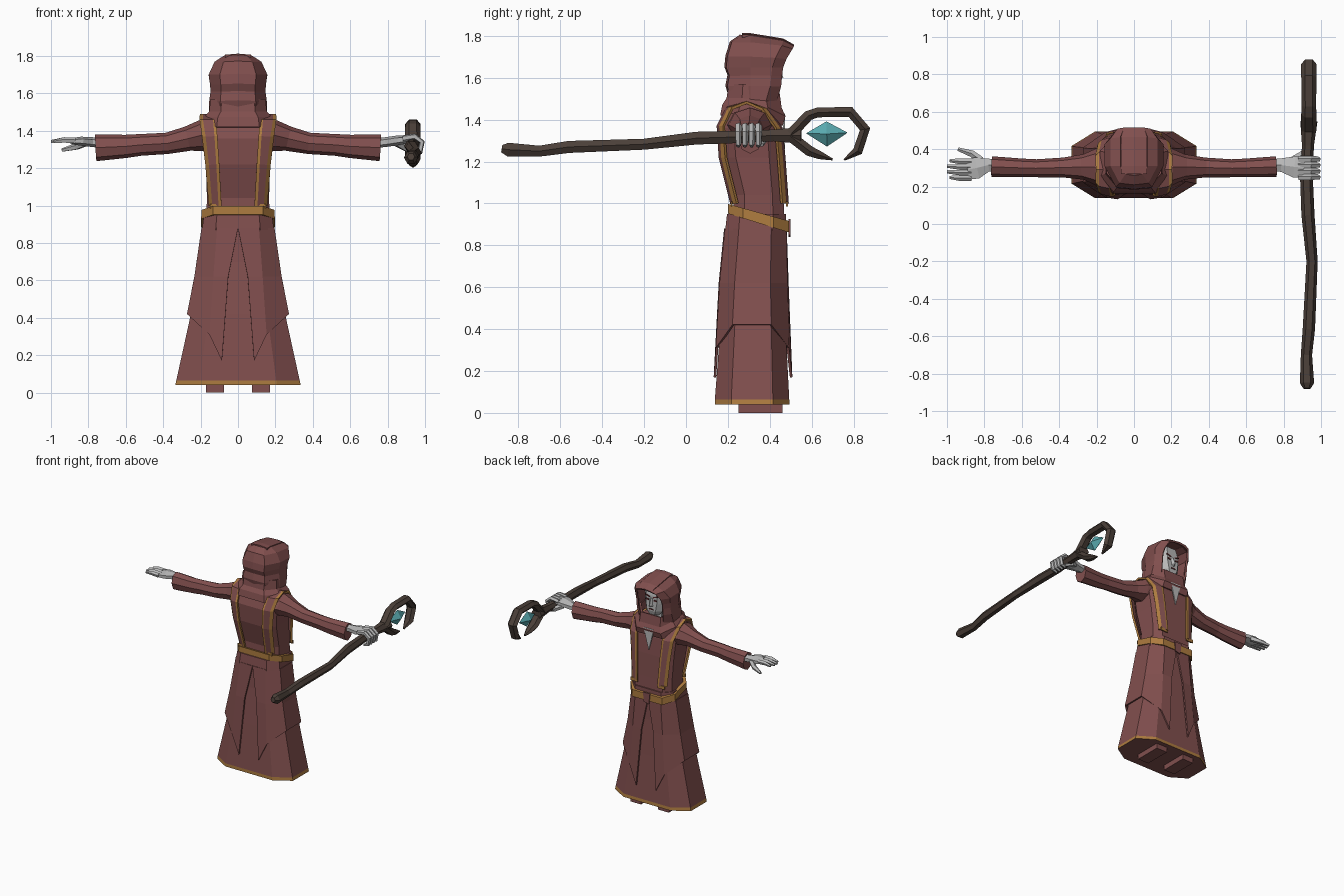
import bpy, bmesh, math
from mathutils import Vector


def material(name, r, g, b):
    m = bpy.data.materials.new(name)
    m.diffuse_color = (r, g, b, 1)
    return m


ROBE = material("robe red", 0.22, 0.078, 0.076)
GOLD = material("gold trim", 0.42, 0.2, 0.05)
WOOD = material("dark wood", 0.07, 0.05, 0.04)
SKIN = material("pale grey", 0.48, 0.48, 0.48)
TEAL = material("teal crystal", 0.1, 0.4, 0.43)
DARK = material("dark red", 0.09, 0.02, 0.02)


def grid(name, rows, mats, closed=True, caps=True, thick=0, rule=None):
    """Skin rows of points; rule(row, column) picks the material slot."""
    bm = bmesh.new()
    vs = [[bm.verts.new(p) for p in row] for row in rows]
    n = len(rows[0])
    for r in range(len(rows) - 1):
        for c in range(n if closed else n - 1):
            d = (c + 1) % n
            f = bm.faces.new((vs[r][c], vs[r][d], vs[r + 1][d], vs[r + 1][c]))
            f.material_index = rule(r, c) if rule else 0
    if closed and caps:
        bm.faces.new(vs[0])
        bm.faces.new(vs[-1])
    bmesh.ops.recalc_face_normals(bm, faces=bm.faces)
    me = bpy.data.meshes.new(name)
    bm.to_mesh(me)
    bm.free()
    for m in mats:
        me.materials.append(m)
    ob = bpy.data.objects.new(name, me)
    bpy.context.collection.objects.link(ob)
    if thick:
        s = ob.modifiers.new("thickness", 'SOLIDIFY')
        s.thickness, s.offset = thick, 0
    return ob


def mirror(ob):
    ob.modifiers.new("mirror", 'MIRROR')
    return ob


def octagon(z, hx, y0, y1, fx=0.62, c=0.22):
    """Chamfered rectangle in plan."""
    d, a = (y1 - y0) * c, hx * fx
    return [(-a, y0, z), (a, y0, z), (hx, y0 + d, z), (hx, y1 - d, z),
            (a, y1, z), (-a, y1, z), (-hx, y1 - d, z), (-hx, y0 + d, z)]


def tube(name, path, radii, mat, ref=(0, 0, 1), sides=6):
    """Sweep an elliptical section along a path."""
    pts = [Vector(p) for p in path]
    rows = []
    for i, p in enumerate(pts):
        t = (pts[min(i + 1, len(pts) - 1)] - pts[max(i - 1, 0)]).normalized()
        u = Vector(ref)
        u = (u - t * u.dot(t)).normalized()
        v = t.cross(u)
        ru, rv = radii[i] if isinstance(radii[i], tuple) else (radii[i], radii[i])
        rows.append([p + u * ru * math.cos(k * math.tau / sides)
                     + v * rv * math.sin(k * math.tau / sides) for k in range(sides)])
    return grid(name, rows, [mat])


def plate(name, xz, y, mat, thick=0.006):
    """Flat outline in x, z facing forward."""
    return grid(name, [[(x, y, z) for x, z in xz], [(x, y + thick, z) for x, z in xz]], [mat])


# Under skirt with gold hem
grid("skirt", [octagon(*r) for r in (
    (0.04, 0.335, 0.138, 0.495), (0.065, 0.33, 0.138, 0.493), (0.42, 0.252, 0.165, 0.475),
    (0.7, 0.205, 0.19, 0.465), (0.94, 0.172, 0.2, 0.465))],
    [ROBE, GOLD], rule=lambda r, c: 1 if r == 0 else 0)

# Split overskirt: one wrapped panel per side
top = [(0, .188), (.11, .192), (.19, .255), (.19, .405), (.11, .475), (0, .475)]
mid = [(.052, .162), (.13, .166), (.228, .235), (.228, .4), (.13, .479), (.052, .484)]
low = [(.086, .138, .17), (.152, .148, .31), (.268, .225, .42),
       (.268, .405, .42), (.152, .486, .31), (.086, .502, .17)]
mirror(grid("overskirt", [[(x, y, .88) for x, y in top], [(x, y, .62) for x, y in mid], low],
            [ROBE], closed=False, thick=0.012))
grid("hip_wrap", [octagon(.87, .193, .187, .478), octagon(.95, .182, .196, .478)], [ROBE])

# Shoes
for s in (-1, 1):
    grid("shoe", [[(s * x, y, z) for x, y in ((.075, .25), (.17, .25), (.17, .46), (.075, .46))]
                  for z in (0, .06)], [ROBE])

# Torso
grid("torso", [octagon(*r, .72, .22) for r in (
    (.92, .17, .225, .47), (1.04, .166, .228, .465), (1.22, .172, .175, .46),
    (1.36, .185, .165, .45), (1.43, .19, .19, .43), (1.48, .14, .22, .41))], [ROBE])

# Tilted belt, lower at the face side
belt = octagon(0, .195, .2, .492, .68, .25)
grid("belt", [[(x, y, .998 - .28 * (y - .2)) for x, y, z in belt],
              [(x * 1.01, y, .952 - .31 * (y - .2)) for x, y, z in belt]], [GOLD])
plate("belt_knot", [(-.03, .925), (.03, .925), (.025, .85), (-.02, .84)], .49, ROBE, .009)

# Vest straps over the shoulders with gold borders
strap = [(.218, 1.0, .088, .152), (.163, 1.22, .1, .17), (.153, 1.37, .11, .188),
         (.195, 1.455, .118, .203), (.29, 1.482, .135, .203), (.39, 1.45, .13, .203),
         (.455, 1.36, .11, .188), (.468, 1.22, .1, .17), (.484, 1.0, .088, .152)]
rows = []
for y, z, a, b in strap:
    pull = .028 * (1 if y < .25 else -1 if y > .35 else 0)
    rows.append([(a, y, z), (a + .015, y, z), (b - .018, y + pull * .4, z), (b, y + pull, z)])
mirror(grid("vest_strap", rows, [ROBE, GOLD], closed=False, thick=0.014,
            rule=lambda r, c: 0 if c == 1 and 0 <= r <= 7 else 1))
# Vest side hem corners
for y in (.214, .478):
    mirror(plate("vest_hem", [(.088, .985), (.15, .985), (.15, 1.01), (.088, 1.01)], y, GOLD, .009))

# Sleeves
arm = [(.1, .305, 1.375, .085, .12), (.2, .305, 1.375, .082, .1), (.27, .305, 1.358, .066, .068),
       (.38, .302, 1.333, .057, .053), (.52, .298, 1.325, .058, .048), (.6, .3, 1.317, .062, .05),
       (.76, .306, 1.31, .072, .056)]
for s in (-1, 1):
    tube("sleeve", [(s * a[0], a[1], a[2]) for a in arm], [(a[3], a[4]) for a in arm], ROBE, sides=8)

# Open hand
tube("open_palm", [(-.72, .315, 1.335), (-.78, .315, 1.34), (-.84, .3, 1.345), (-.89, .29, 1.345)],
     [(.028, .035), (.026, .04), (.024, .066), (.017, .062)], SKIN)
for k in range(4):
    y = .245 + k * .03
    tip = .985 if k in (0, 3) else 1.0
    tube("open_finger", [(-.87, y, 1.347), (-.93, y, 1.35), (-tip, y + .004, 1.342)],
         [.017, .016, .009], SKIN, sides=5)
tube("open_thumb", [(-.82, .34, 1.335), (-.865, .375, 1.315), (-.94, .4, 1.297)],
     [.022, .019, .01], SKIN, sides=5)

# Gripping hand
tube("grip_palm", [(.72, .315, 1.335), (.79, .315, 1.34), (.86, .305, 1.35), (.91, .3, 1.355)],
     [(.028, .035), (.026, .042), (.026, .066), (.02, .062)], SKIN)
for k in range(4):
    y = .25 + k * .032
    tube("grip_finger", [(.88, y, 1.36), (.945, y, 1.37), (.984, y, 1.34), (.972, y, 1.285), (.94, y, 1.275)],
         [.017, .017, .016, .015, .01], SKIN, ref=(0, 1, 0), sides=5)
tube("grip_thumb", [(.85, .34, 1.335), (.9, .375, 1.305), (.955, .36, 1.28)],
     [.022, .018, .011], SKIN, sides=5)

# Staff shaft, hooked head and crystal
shaft = [(.925, -.88, 1.262, .02), (.925, -.85, 1.257, .038), (.922, -.7, 1.25, .03),
         (.935, -.56, 1.27, .033), (.952, -.2, 1.283, .03), (.93, .05, 1.312, .035),
         (.922, .25, 1.318, .034), (.93, .42, 1.325, .032), (.935, .55, 1.325, .046)]
tube("staff_shaft", [p[:3] for p in shaft], [p[3] for p in shaft], WOOD, ref=(1, 0, 0))
hook = [(.5, 1.33, .035), (.585, 1.42, .034), (.63, 1.435, .032), (.785, 1.437, .034),
        (.855, 1.355, .034), (.82, 1.25, .032), (.755, 1.208, .006)]
tube("staff_hook", [(.935, y, z) for y, z, r in hook], [(r * 1.2, r * .85) for y, z, r in hook],
     WOOD, ref=(1, 0, 0))
prong = [(.5, 1.32, .034), (.59, 1.25, .034), (.64, 1.23, .026), (.7, 1.21, .006)]
tube("staff_prong", [(.935, y, z) for y, z, r in prong], [(r * 1.2, r * .85) for y, z, r in prong],
     WOOD, ref=(1, 0, 0))
tube("crystal", [(.935, .575, 1.335), (.935, .672, 1.332), (.935, .77, 1.338)],
     [.001, (.06, .038), .001], TEAL, sides=4)

# Cowl draped around the neck, dipping at the chest
cowl = [octagon(*r, .6, .28) for r in (
    (1.42, .185, .17, .455), (1.47, .175, .18, .468), (1.5, .148, .2, .45), (1.57, .14, .21, .44))]
for i, row in enumerate(cowl):
    cowl[i] = [(x, y, z - .05 * max(0, (y - .36) / .1)) for x, y, z in row]
grid("cowl", cowl, [ROBE], caps=False, thick=0.015)

# Open-front hood: rows run from one brim edge round the back to the other
hood = [(1.49, .15, .215, .43, .1, 0), (1.56, .147, .195, .45, .11, 0), (1.61, .14, .205, .455, .11, 0),
        (1.65, .143, .19, .46, .11, .0), (1.70, .15, .195, .475, .105, .01),
        (1.765, .12, .215, .505, .085, .03), (1.797, .07, .262, .512, .05, .05)]
rows = []
for z, hx, yb, yf, xf, drop in hood:
    half = [(xf, yf, z - drop), (hx, yf - .05, z - drop * .5), (hx, .31, z), (hx * .62, yb + .008, z)]
    rows.append(half + [(0, yb, z + .004)] + [(-x, y, w) for x, y, w in half[::-1]])
grid("hood", rows, [ROBE], closed=False, thick=0.014)
crown = [(.512, 1.747), (.462, 1.775), (.31, 1.8), (.268, 1.8)]
grid("hood_crown", [[(s * .07 * (.75 if i == 0 else 1), y, z + (.006 if s == 0 else 0))
                     for s in (-1, 0, 1)] for i, (y, z) in enumerate(crown)],
     [ROBE], closed=False, thick=0.014)

# Head, nose, neck and bare chest
grid("head", [octagon(*r, .5, .3) for r in (
    (1.525, .045, .34, .43), (1.56, .075, .29, .44), (1.62, .095, .25, .437),
    (1.68, .1, .24, .435), (1.75, .08, .26, .42))], [SKIN])
grid("nose", [[(-.018, .43, z), (0, y, z), (.018, .43, z)]
              for z, y in ((1.592, .438), (1.602, .465), (1.66, .442))], [SKIN])
grid("neck", [octagon(1.4, .055, .3, .43), octagon(1.55, .05, .28, .4)], [SKIN])
plate("bare_chest", [(-.045, 1.43), (.045, 1.43), (.022, 1.34), (0, 1.26), (-.022, 1.34)], .463, SKIN, .009)

# Eyes, brows and mouth
for s in (-1, 1):
    plate("eye", [(s * .02, 1.638), (s * .05, 1.64), (s * .048, 1.652), (s * .024, 1.65)], .434, DARK)
    plate("brow", [(s * .015, 1.662), (s * .056, 1.675), (s * .054, 1.684), (s * .015, 1.672)], .433, DARK)
plate("mouth", [(-.022, 1.568), (.022, 1.568), (.014, 1.577), (-.014, 1.577)], .437, DARK)
